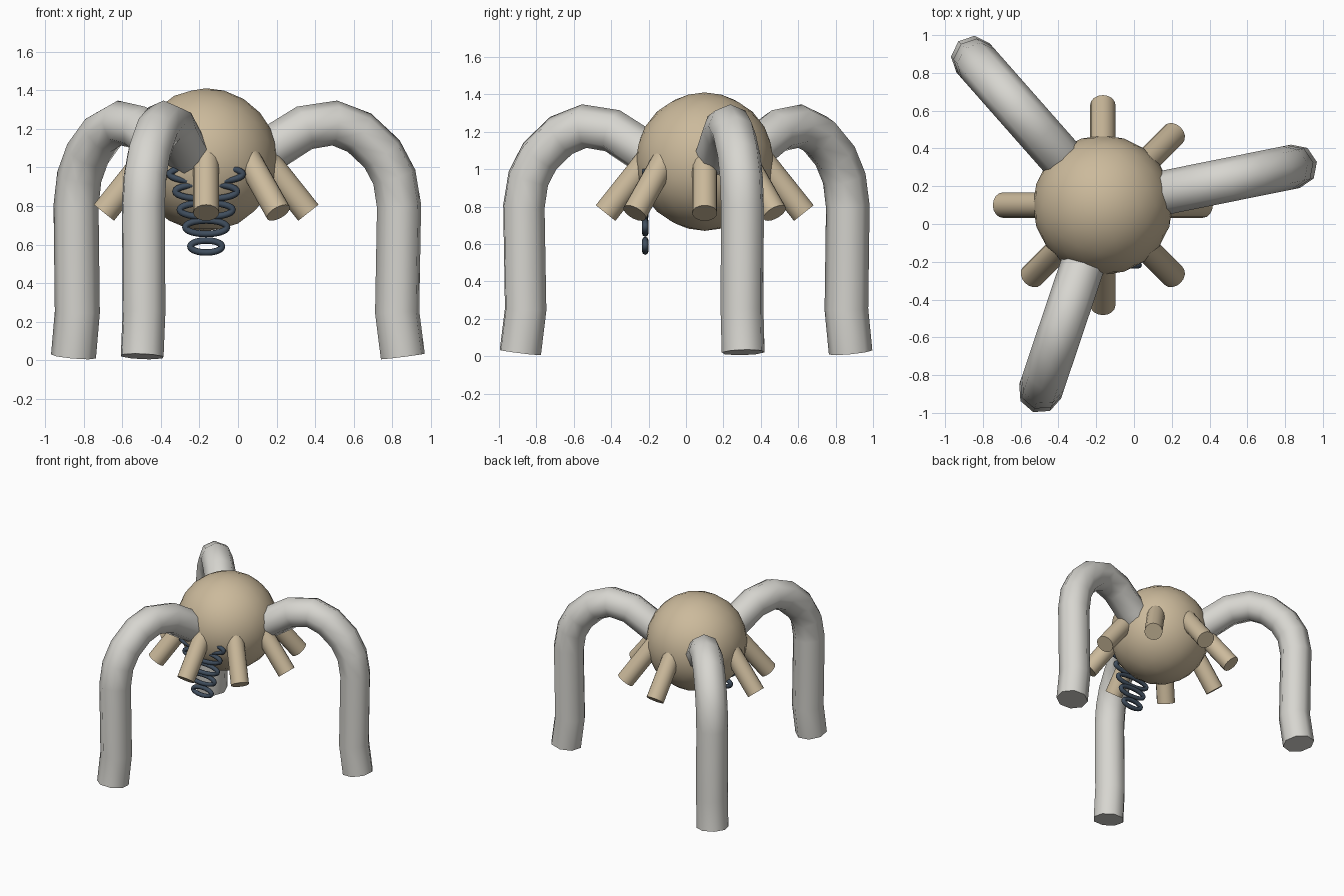
import bpy
from math import cos, sin, radians, tau
from mathutils import Vector

cube = bpy.data.objects.get("Cube")
if cube:
    bpy.data.objects.remove(cube, do_unlink=True)

CENTRE = Vector((-0.165, 0.10, 1.04))


def material(name, colour):
    mat = bpy.data.materials.new(name)
    mat.use_nodes = True
    mat.diffuse_color = (*colour, 1)
    mat.node_tree.nodes["Principled BSDF"].inputs["Base Color"].default_value = (*colour, 1)
    return mat


TAN = material("tan", (0.60, 0.49, 0.33))
GREY = material("light_grey", (0.68, 0.67, 0.63))
STEEL = material("dark_steel", (0.05, 0.075, 0.11))


def finish(obj, name, mat):
    obj.name = name
    obj.data.materials.clear()
    obj.data.materials.append(mat)
    bpy.ops.object.select_all(action="DESELECT")
    obj.select_set(True)
    bpy.context.view_layer.objects.active = obj
    bpy.ops.object.shade_smooth_by_angle(angle=radians(50))


def tube(name, points, radius, resolution, mat, closed=False):
    """Sweep a round section along a path and turn it into a mesh."""
    curve = bpy.data.curves.new(name, "CURVE")
    curve.dimensions = "3D"
    curve.bevel_depth = radius
    curve.bevel_resolution = resolution
    curve.use_fill_caps = not closed
    spline = curve.splines.new("POLY")
    spline.points.add(len(points) - 1)
    for point, co in zip(spline.points, points):
        point.co = (*co, 1)
    spline.use_cyclic_u = closed
    obj = bpy.data.objects.new(name, curve)
    bpy.context.collection.objects.link(obj)
    bpy.ops.object.select_all(action="DESELECT")
    obj.select_set(True)
    bpy.context.view_layer.objects.active = obj
    bpy.ops.object.convert(target="MESH")
    finish(bpy.context.object, name, mat)


def around(angle, distance, z):
    """Point at a distance from the body's vertical axis."""
    return (CENTRE.x + distance * cos(angle), CENTRE.y + distance * sin(angle), z)


# Round body
bpy.ops.mesh.primitive_ico_sphere_add(subdivisions=3, radius=0.37, location=CENTRE)
finish(bpy.context.object, "body", TAN)

# Three arched legs: distance from the axis and height along the path
LEG_PATH = [(0.18, 1.0), (0.35, 1.10), (0.52, 1.205), (0.68, 1.23), (0.81, 1.18),
            (0.93, 1.07), (0.995, 0.95), (1.02, 0.80), (1.01, 0.25), (1.04, 0.02)]
for i, name in enumerate(("left_leg", "back_right_leg", "front_right_leg")):
    angle = radians(11.4 + 120 * i)
    tube(name, [around(angle, r, z) for r, z in LEG_PATH], 0.117, 2, GREY)

# Eight short rods slanting down and out
for i in range(8):
    angle = tau * i / 8
    ends = [around(angle, 0.22, 1.155), around(angle, 0.53, 0.765)]
    tube(f"rod_{i + 1}", ends, 0.067, 6, TAN)

# Flat spring of widening coils at the front: height, half width, half height
COILS = [(0.59, 0.082, 0.031), (0.69, 0.108, 0.035), (0.78, 0.137, 0.037),
         (0.875, 0.160, 0.039), (0.965, 0.190, 0.040)]
for i, (z, half_width, half_height) in enumerate(COILS):
    ring = [(CENTRE.x + half_width * cos(tau * k / 32), -0.218,
             z + half_height * sin(tau * k / 32)) for k in range(32)]
    tube(f"spring_coil_{i + 1}", ring, 0.017, 2, STEEL, closed=True)
